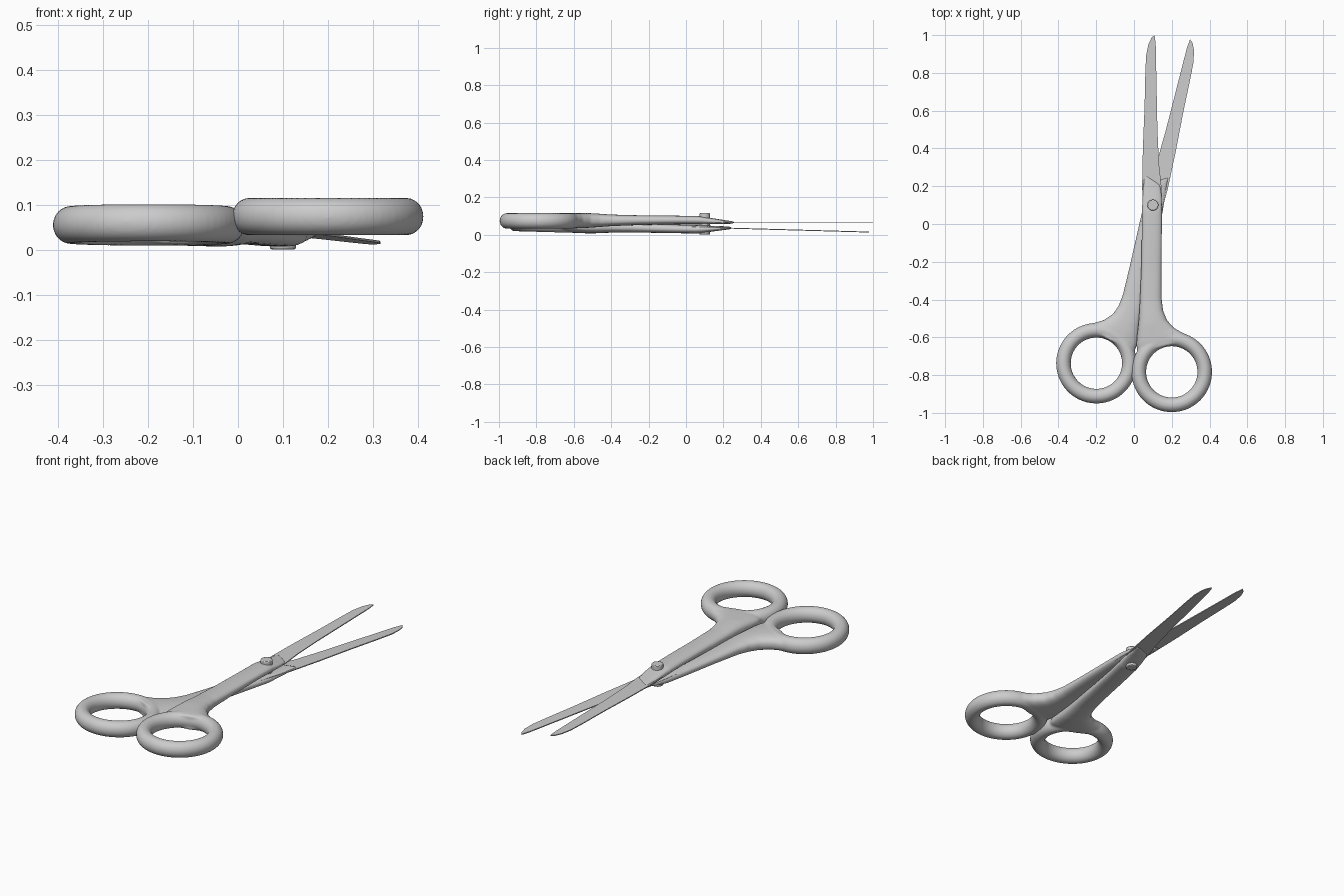
import bpy, bmesh
from math import sin, cos, pi, radians
from mathutils import Matrix

if "Cube" in bpy.data.objects:
    bpy.data.objects.remove(bpy.data.objects["Cube"])

PIVOT = (0.10, 0.10, 0.053)
RING = (0.20, -0.783, 0.074)


def make_object(name, bm):
    bmesh.ops.recalc_face_normals(bm, faces=bm.faces[:])
    me = bpy.data.meshes.new(name)
    bm.to_mesh(me)
    bm.free()
    me.shade_smooth()
    ob = bpy.data.objects.new(name, me)
    bpy.context.collection.objects.link(ob)
    return ob


def loft(bm, sections, closed=False):
    rings = [[bm.verts.new(p) for p in s] for s in sections]
    n = len(rings[0])
    pairs = list(zip(rings, rings[1:]))
    if closed:
        pairs.append((rings[-1], rings[0]))
    else:
        bm.faces.new(rings[0])
        bm.faces.new(rings[-1])
    for a, b in pairs:
        for i in range(n):
            j = (i + 1) % n
            bm.faces.new((a[i], a[j], b[j], b[i]))


def power(v, e):
    return abs(v) ** e * (1 if v >= 0 else -1)


def shank_section(lx, ly, rx, ry, z0, z1, n=32):
    pts = []
    for i in range(n):
        a = 2 * pi * i / n
        t = 0.5 + 0.5 * power(cos(a), 0.8)
        z = (z0 + z1) / 2 + (z1 - z0) / 2 * power(sin(a), 0.8)
        pts.append((lx + (rx - lx) * t, ly + (ry - ly) * t, z))
    return pts


def ring_section(a, major=0.1745, wide=0.039, tall=0.0418, n=24):
    pts = []
    for i in range(n):
        b = 2 * pi * i / n
        r = major + wide * cos(b)
        pts.append((RING[0] + r * cos(a), RING[1] + r * sin(a), RING[2] + tall * sin(b)))
    return pts


# Handle: tapered shank flaring into a finger ring, blended by remeshing
# each row: left x, left y, right x, right y, bottom z, top z
SHANK = [
    (.052, .265, .142, .205, .058, .073),
    (.045, .16, .148, .14, .057, .087),
    (.041, .07, .149, .07, .056, .100),
    (.041, -.05, .148, -.05, .056, .102),
    (.037, -.25, .146, -.25, .052, .104),
    (.031, -.40, .147, -.40, .046, .108),
    (.027, -.48, .155, -.46, .041, .113),
    (.022, -.54, .175, -.51, .037, .116),
    (.016, -.59, .215, -.552, .035, .116),
    (.012, -.64, .27, -.583, .034, .116),
    (.02, -.685, .31, -.61, .036, .113),
]
bm = bmesh.new()
loft(bm, [shank_section(*s) for s in SHANK])
loft(bm, [ring_section(2 * pi * i / 64) for i in range(64)], closed=True)
handle = make_object("upper_handle", bm)
rm = handle.modifiers.new("blend", 'REMESH')
rm.mode = 'VOXEL'
rm.voxel_size = 0.006
rm.use_smooth_shade = True
sm = handle.modifiers.new("soften", 'SMOOTH')
sm.factor = 0.5
sm.iterations = 6

# Blade: thin plate with a curved back running to the tip
OUTLINE = [(.05, 0), (.14, 0), (.145, .2), (.132, .32), (.124, .5), (.119, .75),
           (.115, .95), (.109, 1.0), (.092, .985), (.076, .95), (.064, .89),
           (.060, .8), (.056, .62), (.047, .4), (.043, .2)]
bm = bmesh.new()
face = bm.faces.new([bm.verts.new((x, y, .0645)) for x, y in OUTLINE])
ext = bmesh.ops.extrude_face_region(bm, geom=[face])
for v in ext["geom"]:
    if isinstance(v, bmesh.types.BMVert):
        v.co.z += 0.005
blade = make_object("upper_blade", bm)
blade.data.shade_flat()

# Lower half: same parts flipped over and swung about the pivot
swing = (Matrix.Translation(PIVOT) @ Matrix.Rotation(-0.028, 4, 'X')
         @ Matrix.Rotation(radians(-13.2), 4, 'Z') @ Matrix.Rotation(pi, 4, 'Y')
         @ Matrix.Translation([-c for c in PIVOT]))
for part in (handle, blade):
    twin = part.copy()
    twin.data = part.data.copy()
    twin.name = part.name.replace("upper", "lower")
    twin.matrix_world = swing
    bpy.context.collection.objects.link(twin)

# Rivet through both halves
bpy.ops.mesh.primitive_cylinder_add(vertices=32, radius=0.029, depth=0.114,
                                    location=(0.10, 0.10, 0.058))
rivet = bpy.context.object
rivet.name = "rivet"
bv = rivet.modifiers.new("edge", 'BEVEL')
bv.width = 0.004
bv.segments = 2
bpy.ops.object.shade_smooth_by_angle()
